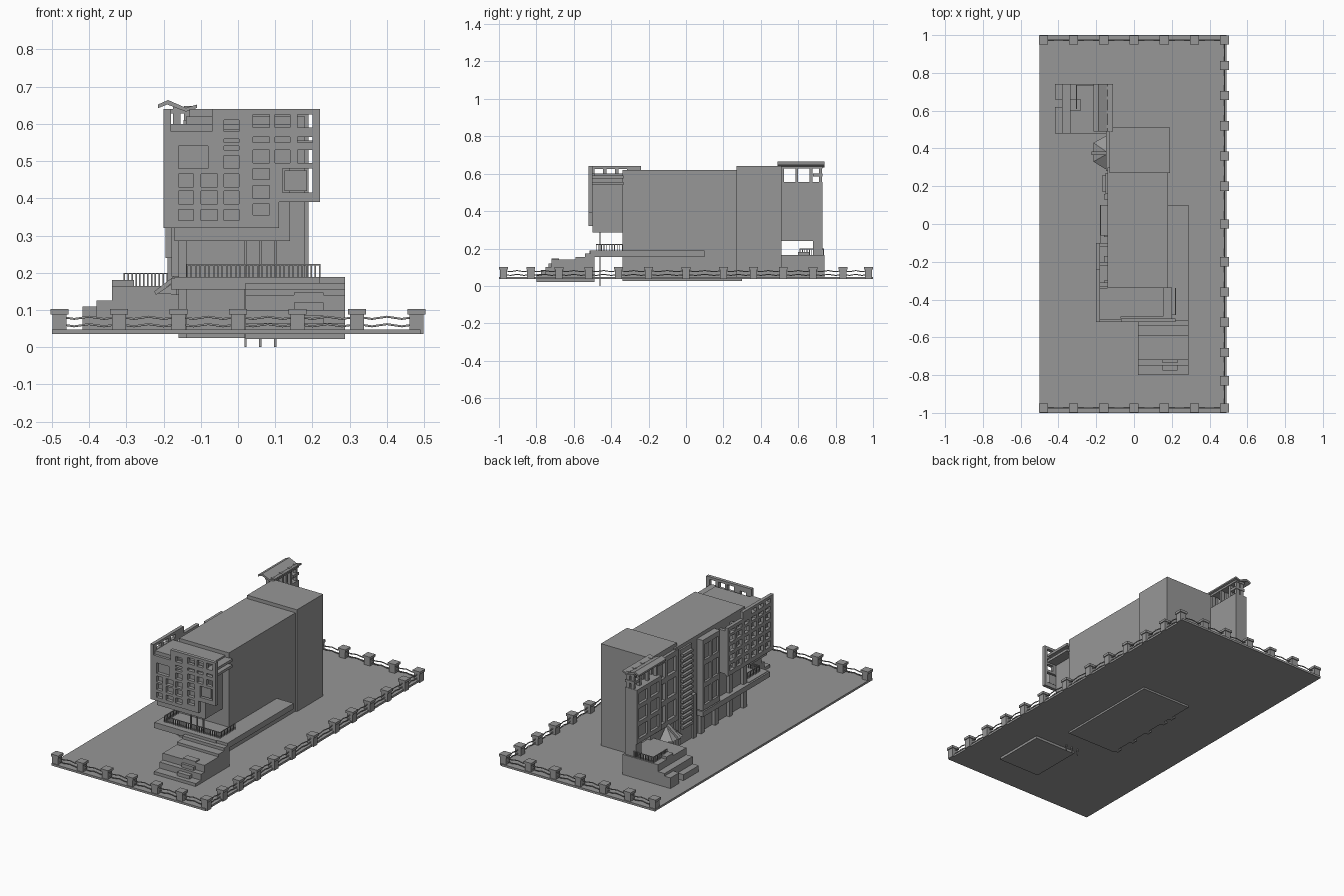
import bpy, bmesh, math

old = bpy.data.objects.get("Cube")
if old:
    bpy.data.objects.remove(old)

stone = bpy.data.materials.new("plain_grey")
stone.use_nodes = True
GREY = (0.31, 0.31, 0.31, 1)
stone.diffuse_color = GREY
stone.node_tree.nodes["Principled BSDF"].inputs["Base Color"].default_value = GREY


def finish(name, bm):
    bmesh.ops.recalc_face_normals(bm, faces=bm.faces)
    mesh = bpy.data.meshes.new(name)
    bm.to_mesh(mesh)
    bm.free()
    mesh.materials.append(stone)
    obj = bpy.data.objects.new(name, mesh)
    bpy.context.collection.objects.link(obj)
    return obj


def add_box(bm, x0, x1, y0, y1, z0, z1):
    verts = bmesh.ops.create_cube(bm, size=1)["verts"]
    bmesh.ops.scale(bm, vec=(x1 - x0, y1 - y0, z1 - z0), verts=verts)
    bmesh.ops.translate(bm, vec=((x0 + x1) / 2, (y0 + y1) / 2, (z0 + z1) / 2), verts=verts)
    return verts


def boxes(name, *sizes):
    bm = bmesh.new()
    for size in sizes:
        add_box(bm, *size)
    return finish(name, bm)


def prism(name, points, axis, start, end):
    """Extrude a closed profile along axis 0 (x) or 1 (y)."""
    bm = bmesh.new()
    place = lambda a, b: (start, a, b) if axis == 0 else (a, start, b)
    face = bm.faces.new([bm.verts.new(place(a, b)) for a, b in points])
    out = bmesh.ops.extrude_face_region(bm, geom=[face])["geom"]
    move = [0, 0, 0]
    move[axis] = end - start
    bmesh.ops.translate(bm, vec=move, verts=[v for v in out if isinstance(v, bmesh.types.BMVert)])
    return finish(name, bm)


def screen(name, axis, start, end, solids, holes):
    """Thin wall with openings; solids and holes are (a0, a1, z0, z1)."""
    cuts = solids + holes
    us = sorted({round(u, 4) for c in cuts for u in c[:2]})
    zs = sorted({round(z, 4) for c in cuts for z in c[2:]})
    inside = lambda u, z, c: c[0] < u < c[1] and c[2] < z < c[3]
    bm = bmesh.new()
    grid = {}

    def vert(u, z):
        if (u, z) not in grid:
            grid[u, z] = bm.verts.new((start, u, z) if axis == 0 else (u, start, z))
        return grid[u, z]

    for u0, u1 in zip(us, us[1:]):
        for z0, z1 in zip(zs, zs[1:]):
            u, z = (u0 + u1) / 2, (z0 + z1) / 2
            if any(inside(u, z, c) for c in solids) and not any(inside(u, z, c) for c in holes):
                bm.faces.new([vert(u0, z0), vert(u1, z0), vert(u1, z1), vert(u0, z1)])
    out = bmesh.ops.extrude_face_region(bm, geom=bm.faces[:])["geom"]
    move = [0, 0, 0]
    move[axis] = end - start
    bmesh.ops.translate(bm, vec=move, verts=[v for v in out if isinstance(v, bmesh.types.BMVert)])
    return finish(name, bm)


def windows(columns, rows):
    return [(a, b, c, d) for a, b in columns for c, d in rows]


def spread(start, pitch, width, count):
    return [(start + i * pitch, start + i * pitch + width) for i in range(count)]


def railing(name, x0, y0, x1, y1, z0, z1, count):
    bm = bmesh.new()
    r = 0.002
    for i in range(count + 1):
        x, y = x0 + (x1 - x0) * i / count, y0 + (y1 - y0) * i / count
        add_box(bm, x - r, x + r, y - r, y + r, z0, z1)
    add_box(bm, x0 - r, x1 + r, y0 - r, y1 + r, z1 - 0.004, z1)
    return finish(name, bm)


# Ground slab
boxes("ground_slab", (-0.5, 0.49, -1, 1, 0.036, 0.048))

# Boundary posts and sagging ropes on three edges
xs = [-0.48 + 0.16 * i for i in range(7)]
ys = [-0.975, -0.83, -0.68, -0.52, -0.36, -0.2, 0, 0.2, 0.36, 0.52, 0.68, 0.84, 0.975]
path = [(x, ys[0]) for x in xs] + [(xs[-1], y) for y in ys[1:]] + [(x, ys[-1]) for x in xs[-2::-1]]
bm = bmesh.new()
for x, y in path:
    add_box(bm, x - 0.019, x + 0.019, y - 0.019, y + 0.019, 0.036, 0.09)
    add_box(bm, x - 0.024, x + 0.024, y - 0.024, y + 0.024, 0.088, 0.102)
finish("fence_posts", bm)

curve = bpy.data.curves.new("fence_ropes", "CURVE")
curve.dimensions = "3D"
curve.bevel_depth = 0.003
curve.bevel_resolution = 1
for (xa, ya), (xb, yb) in zip(path, path[1:]):
    for height in (0.059, 0.079):
        spline = curve.splines.new("POLY")
        spline.points.add(8)
        for i, p in enumerate(spline.points):
            t = i / 8
            p.co = (xa + (xb - xa) * t, ya + (yb - ya) * t, height + 0.003 * math.cos(t * 4 * math.pi), 1)
curve.materials.append(stone)
bpy.context.collection.objects.link(bpy.data.objects.new("fence_ropes", curve))

# Main volumes
boxes("main_block", (-0.14, 0.18, -0.34, 0.3, 0.025, 0.62))
boxes("rear_block", (-0.13, 0.19, 0.27, 0.51, 0.04, 0.64))
boxes("front_overhang", (-0.17, 0.14, -0.5, -0.34, 0.285, 0.585),
      (-0.18, 0.155, -0.49, -0.34, 0.585, 0.6))
boxes("overhang_beams", *[(0.135, 0.2, -0.5, -0.335, z, z + 0.015) for z in (0.54, 0.575)])
boxes("front_poles", *[(x - 0.003, x + 0.003, -0.463, -0.457, 0, 0.29) for x in (0.02, 0.06, 0.1)])

# Front screen wall
left_rows = [(0.34, 0.37), (0.385, 0.42), (0.43, 0.465)]
high_rows = [(0.495, 0.53), (0.55, 0.565), (0.59, 0.625)]
front_holes = windows([(-0.16, -0.12), (-0.1, -0.055), (-0.037, 0.003)], left_rows)
front_holes += windows([(-0.037, 0.003)], [(0.48, 0.515), (0.53, 0.54), (0.55, 0.56), (0.58, 0.61)])
front_holes += windows([(0.04, 0.085), (0.1, 0.14), (0.16, 0.2)], high_rows)
front_holes += windows([(0.04, 0.085)], [(0.355, 0.385), (0.4, 0.435), (0.45, 0.48)])
front_holes += [(-0.16, -0.08, 0.48, 0.54), (0.12, 0.2, 0.415, 0.48)]
screen("front_screen", 1, -0.52, -0.5,
       [(-0.2, 0.11, 0.32, 0.58), (-0.07, 0.11, 0.58, 0.64), (0.11, 0.22, 0.39, 0.64)], front_holes)
boxes("screen_window_frame", (0.125, 0.185, -0.512, -0.506, 0.42, 0.475))
boxes("corner_lintel", (-0.18, -0.07, -0.505, -0.49, 0.58, 0.6))

# Side screen wall
side_holes = windows(spread(-0.49, 0.065, 0.045, 6),
                     [(0.345, 0.38), (0.4, 0.435), (0.455, 0.49), (0.51, 0.545), (0.56, 0.58)])
side_holes += windows(spread(-0.49, 0.065, 0.045, 3), [(0.602, 0.625)])
screen("side_screen", 0, -0.2, -0.18,
       [(-0.52, -0.24, 0.32, 0.64), (-0.24, -0.1, 0.32, 0.6)], side_holes)
boxes("side_screen_ties", *[(-0.185, -0.135, y, y + 0.02, 0.33, 0.58) for y in (-0.33, -0.22, -0.12)])

# Side bay, louvre strip and framed windows
boxes("side_bay", (-0.165, -0.135, -0.06, 0.1, 0.19, 0.6))
screen("side_bay_frame", 0, -0.178, -0.164, [(-0.06, 0.1, 0.19, 0.6)],
       windows([(-0.045, 0.01), (0.025, 0.085)], [(0.22, 0.32), (0.35, 0.45), (0.48, 0.57)]))
boxes("louvre_strip", (-0.15, -0.135, 0.16, 0.27, 0.05, 0.6),
      *[(-0.166, -0.145, 0.17, 0.26, 0.14 + 0.03 * i, 0.155 + 0.03 * i) for i in range(15)])
screen("rear_window_frame", 0, -0.147, -0.129, [(0.28, 0.5, 0.2, 0.61)],
       windows([(0.3, 0.38), (0.4, 0.48)], [(0.23, 0.33), (0.36, 0.46), (0.49, 0.58)]))
boxes("side_wall_piers", *[(-0.16, -0.135, y, y + 0.03, 0.025, 0.3) for y in (-0.33, -0.2, -0.07, 0.06, 0.13)])

# Raised walkways and balcony
boxes("walkway", (0.175, 0.288, -0.5, 0.1, 0.155, 0.188))
boxes("front_balcony", (-0.17, 0.22, -0.515, -0.335, 0.155, 0.188))
boxes("side_ledge", (-0.18, -0.135, -0.515, 0.1, 0.155, 0.185))
railing("front_railing", -0.137, -0.48, 0.22, -0.48, 0.188, 0.223, 30)
for side, x in (("left", 0.22), ("right", -0.137)):
    railing(side + "_return_railing", x, -0.48, x, -0.34, 0.188, 0.223, 10)

# Front stairs
prism("front_stairs", [(-0.8, 0.022), (-0.8, 0.065), (-0.75, 0.065), (-0.75, 0.1), (-0.72, 0.1),
                       (-0.72, 0.14), (-0.59, 0.14), (-0.59, 0.155), (-0.54, 0.155), (-0.54, 0.172),
                       (-0.51, 0.172), (-0.51, 0.188), (-0.49, 0.188), (-0.49, 0.022)], 0, 0.02, 0.288)
boxes("front_half_steps", (0.15, 0.23, -0.775, -0.7, 0.05, 0.085), (0.15, 0.23, -0.735, -0.69, 0.08, 0.12),
      (0.15, 0.23, -0.72, -0.68, 0.1, 0.147))

# Rear side stairs and landing
boxes("rear_stairs", *[(x, -0.11, 0.48, 0.74, 0.036, z)
                       for x, z in ((-0.38, 0.125), (-0.338, 0.165))],
      (-0.418, -0.37, 0.48, 0.62, 0.036, 0.083), (-0.418, -0.37, 0.66, 0.74, 0.036, 0.11),
      (-0.338, -0.28, 0.6, 0.66, 0.16, 0.18))
railing("landing_railing", -0.305, 0.735, -0.18, 0.735, 0.165, 0.2, 12)
railing("landing_side_railing", -0.305, 0.61, -0.305, 0.735, 0.165, 0.2, 10)

# Rear tower with a winged roof
boxes("tower_body", (-0.18, -0.12, 0.505, 0.73, 0.24, 0.555))
screen("tower_window_frame", 0, -0.195, -0.179, [(0.505, 0.73, 0.24, 0.555)],
       windows([(0.525, 0.605), (0.63, 0.71)], [(0.265, 0.34), (0.365, 0.44), (0.465, 0.53)]))
boxes("tower_columns", (-0.19, -0.12, 0.68, 0.73, 0.16, 0.25),
      *[(x, x + 0.02, y, y + 0.015, 0.55, 0.648)
        for x in (-0.175, -0.145) for y in (0.508, 0.585, 0.66, 0.712)])
boxes("tower_rail", (-0.18, -0.12, 0.68, 0.73, 0.585, 0.6), (-0.18, -0.12, 0.505, 0.73, 0.628, 0.64))
prism("tower_roof", [(-0.215, 0.642), (-0.19, 0.652), (-0.14, 0.633), (-0.11, 0.643), (-0.11, 0.652),
                     (-0.14, 0.643), (-0.188, 0.664), (-0.215, 0.652)], 1, 0.49, 0.74)

# Fan canopy beside the rear block
bm = bmesh.new()
tip = bm.verts.new((-0.135, 0.375, 0.2))
low = [bm.verts.new(p) for p in ((-0.15, 0.29, 0.14), (-0.215, 0.33, 0.145),
                                 (-0.215, 0.43, 0.145), (-0.15, 0.465, 0.14))]
bm.faces.new(low)
for i, v in enumerate(low):
    bm.faces.new((v, low[(i + 1) % 4], tip))
finish("fan_canopy", bm)
prism("canopy_ribs", [(-0.225, 0.15), (-0.14, 0.215), (-0.14, 0.2), (-0.22, 0.14)], 1, 0.365, 0.385)
